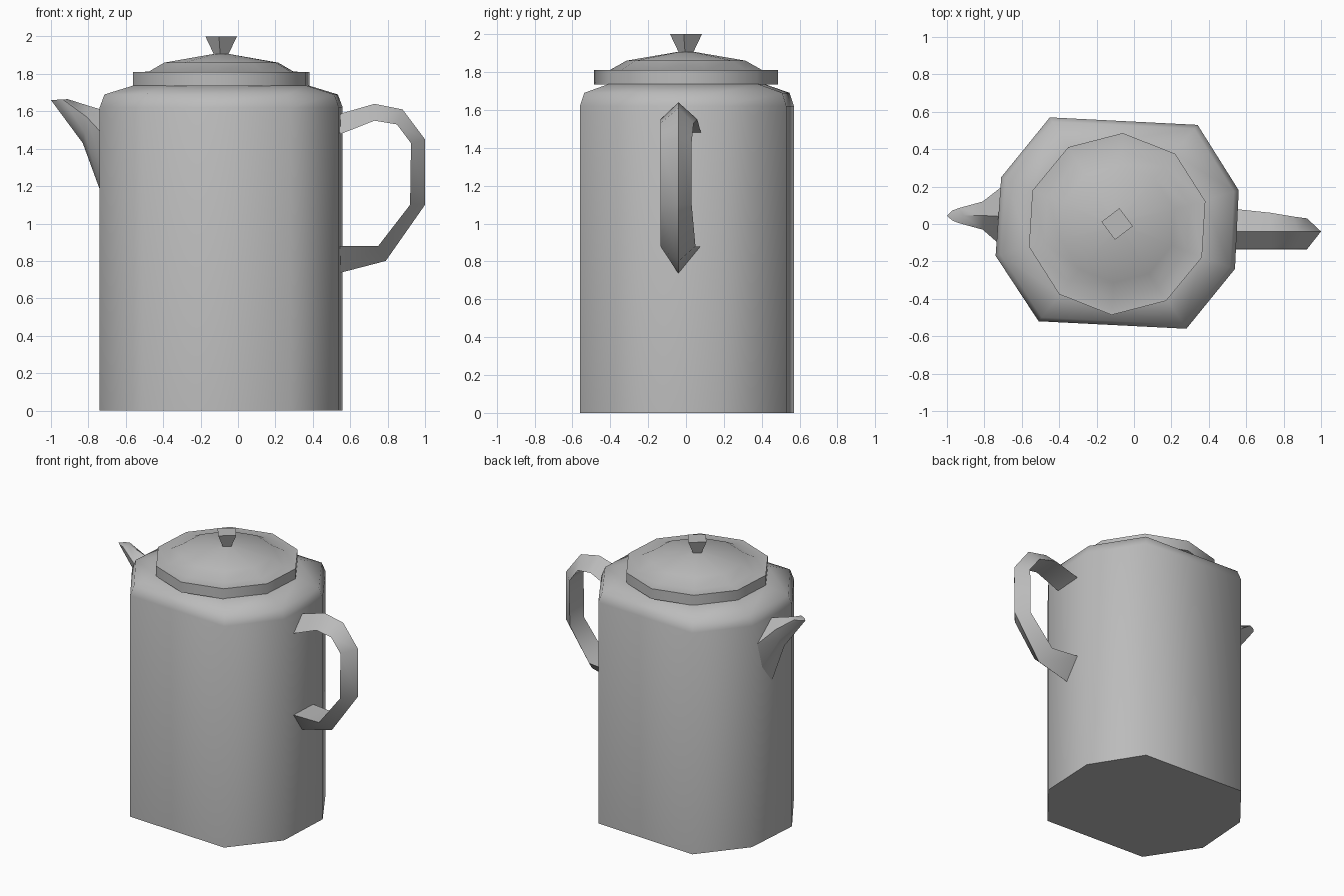
import bpy, bmesh, math
from mathutils import Vector

old = bpy.data.objects.get("Cube")
if old:
    bpy.data.objects.remove(old, do_unlink=True)

metal = bpy.data.materials.new("grey_metal")
metal.use_nodes = True
GREY = (0.5, 0.5, 0.5, 1)
metal.diffuse_color = GREY
metal.node_tree.nodes["Principled BSDF"].inputs["Base Color"].default_value = GREY

AXIS = Vector((-0.09, 0, 0))


def loft(name, rings):
    """Skin a list of equal-length point rings and cap both ends."""
    bm = bmesh.new()
    loops = [[bm.verts.new(p) for p in ring] for ring in rings]
    n = len(loops[0])
    for a, b in zip(loops, loops[1:]):
        for i in range(n):
            j = (i + 1) % n
            bm.faces.new((a[i], a[j], b[j], b[i]))
    bm.faces.new(loops[0][::-1])
    bm.faces.new(loops[-1])
    bmesh.ops.recalc_face_normals(bm, faces=bm.faces)
    mesh = bpy.data.meshes.new(name)
    bm.to_mesh(mesh)
    bm.free()
    mesh.materials.append(metal)
    obj = bpy.data.objects.new(name, mesh)
    bpy.context.collection.objects.link(obj)
    bpy.ops.object.select_all(action='DESELECT')
    obj.select_set(True)
    bpy.context.view_layer.objects.active = obj
    bpy.ops.object.shade_smooth_by_angle(angle=math.radians(60))
    return obj


def polygon(sides, radius, z, turn):
    """Regular polygon around the pot's axis."""
    angles = [math.radians(turn + 360 * i / sides) for i in range(sides)]
    return [AXIS + Vector((radius * math.cos(a), radius * math.sin(a), z)) for a in angles]


# Body: slightly skewed octagon with a sloping shoulder
outline = [(0.56, 0.18), (0.34, 0.53), (-0.45, 0.57), (-0.71, 0.25),
           (-0.74, -0.17), (-0.51, -0.52), (0.28, -0.56), (0.54, -0.24)]
corners = [Vector((x, y, 0)) - AXIS for x, y in outline]
body = [[AXIS + c * s + Vector((0, 0, z)) for c in corners]
        for s, z in ((1, 0), (1, 1.62), (0.96, 1.69))]
body.append([AXIS + c.normalized() * 0.485 + Vector((0, 0, 1.738)) for c in corners])
loft("body", body)

# Lid: ten-sided rim with a shallow dome
loft("lid", [polygon(10, r, z, 14.5) for r, z in
             ((0.487, 1.735), (0.487, 1.81), (0.4, 1.812), (0.315, 1.86), (0.04, 1.907))])

# Knob: four-sided, flaring upward
loft("lid_knob", [polygon(4, r, z, -8) for r, z in ((0.037, 1.9), (0.085, 2.0))])

# Handle: triangular section with the ridge outward and a flat inner face
outer = [(0.54, 1.585), (0.73, 1.64), (0.88, 1.61), (1.0, 1.45),
         (1.0, 1.1), (0.79, 0.8), (0.54, 0.735)]
inner = [(0.54, 1.475), (0.73, 1.55), (0.85, 1.53), (0.925, 1.43),
         (0.92, 1.1), (0.75, 0.88), (0.54, 0.88)]
back_edge = [0.08, 0.06, 0.04, 0.03, 0.03, 0.05, 0.08]
loft("handle", [[(ox, -0.04, oz), (ix, y, iz), (ix, -0.135, iz)]
                for (ox, oz), (ix, iz), y in zip(outer, inner, back_edge)])


# Spout: tapering rings from the body to a slanted lip
def spout_ring(top, bottom, half_width, y=0.045):
    (tx, tz), (bx, bz) = top, bottom
    ring = []
    for t, side in ((0, 0), (0.3, 1), (0.7, 0.65), (1, 0), (0.7, -0.65), (0.3, -1)):
        ring.append((tx + (bx - tx) * t, y + side * half_width, tz + (bz - tz) * t))
    return ring


loft("spout", [spout_ring((-0.7, 1.6), (-0.72, 1.13), 0.16, 0.04),
               spout_ring((-0.8, 1.63), (-0.83, 1.43), 0.075),
               spout_ring((-0.91, 1.665), (-1.0, 1.66), 0.04)])
